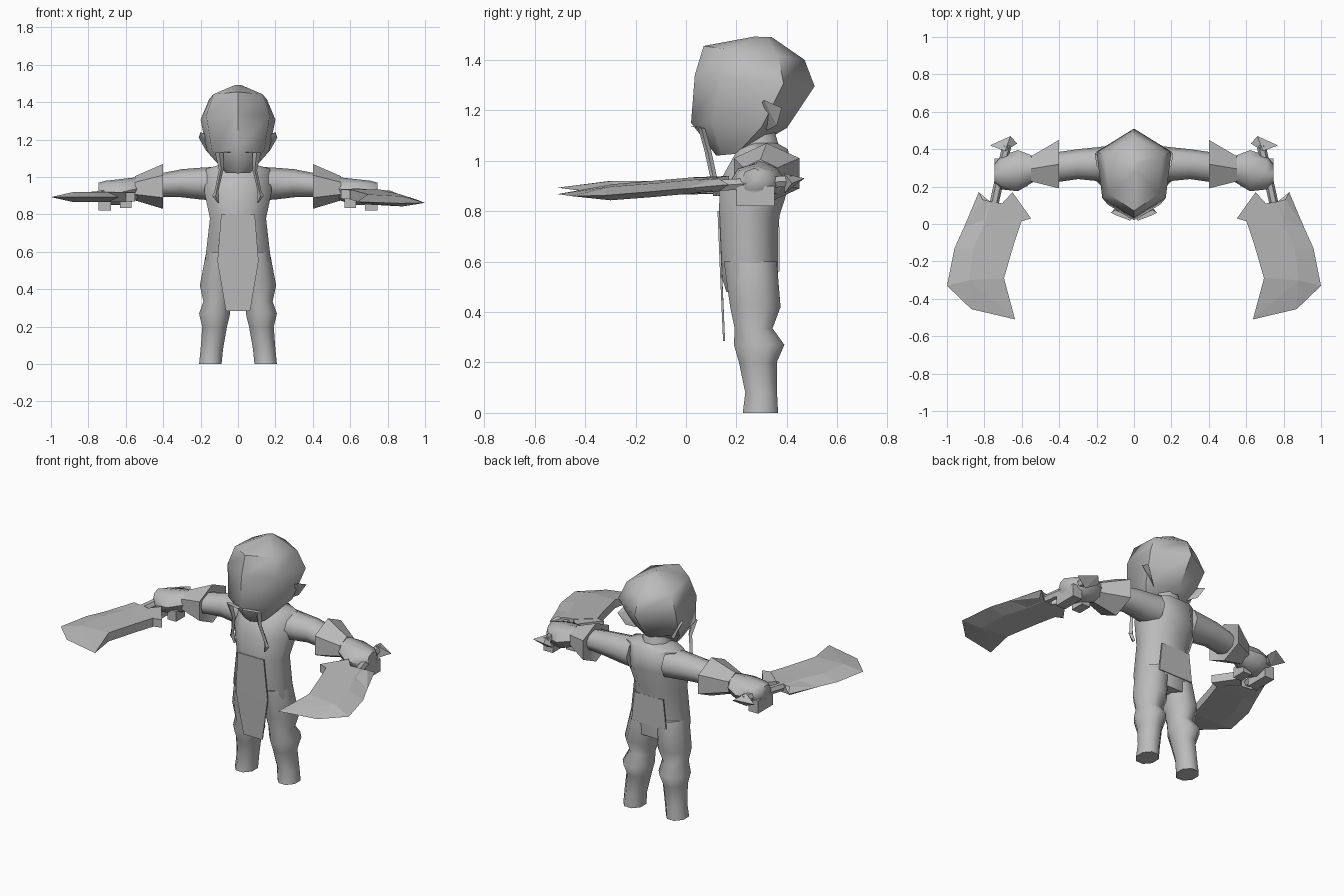
import bpy, bmesh
from math import cos, sin, pi, radians
from mathutils import Vector

cube = bpy.data.objects.get("Cube")
if cube:
    bpy.data.objects.remove(cube)

grey = bpy.data.materials.new("plain_grey")
grey.use_nodes = True
grey.diffuse_color = (0.5, 0.5, 0.5, 1)
grey.node_tree.nodes["Principled BSDF"].inputs["Base Color"].default_value = (0.5, 0.5, 0.5, 1)


def finish(name, bm, mirror=False, angle=0):
    """Turn a bmesh into a named object, mirrored and smoothed on request."""
    bmesh.ops.recalc_face_normals(bm, faces=bm.faces)
    mesh = bpy.data.meshes.new(name)
    bm.to_mesh(mesh)
    bm.free()
    mesh.materials.append(grey)
    obj = bpy.data.objects.new(name, mesh)
    bpy.context.collection.objects.link(obj)
    if mirror:
        obj.modifiers.new("mirror", "MIRROR").use_mirror_merge = False
    if angle:
        bpy.ops.object.select_all(action='DESELECT')
        obj.select_set(True)
        bpy.context.view_layer.objects.active = obj
        bpy.ops.object.shade_smooth_by_angle(angle=radians(angle))
    return obj


def loft(name, rings, mirror=False, angle=60, caps=(True, True)):
    """Skin a list of equal-length point rings."""
    bm = bmesh.new()
    rows = [[bm.verts.new(p) for p in ring] for ring in rings]
    n = len(rows[0])
    for a, b in zip(rows, rows[1:]):
        for i in range(n):
            j = (i + 1) % n
            bm.faces.new((a[i], a[j], b[j], b[i]))
    for cap, row in zip(caps, (rows[0], rows[-1])):
        if cap:
            bm.faces.new(row)
    return finish(name, bm, mirror, angle)


def hull(name, points, mirror=False, angle=0):
    """Wrap a few points in a convex solid."""
    bm = bmesh.new()
    verts = [bm.verts.new(p) for p in points]
    bmesh.ops.convex_hull(bm, input=verts)
    return finish(name, bm, mirror, angle)


def upright(cx, cy, z, rx, ry, n=8):
    k = 1 / cos(pi / n)
    return [(cx + rx * k * cos((i + .5) * 2 * pi / n),
             cy + ry * k * sin((i + .5) * 2 * pi / n), z) for i in range(n)]


def sideways(x, cy, cz, ry, rz, n=8):
    return [(x, cy + ry * sin(i * 2 * pi / n), cz + rz * cos(i * 2 * pi / n)) for i in range(n)]


# Head: six-sided rings, tilted so the crown rises at the front
def head_ring(front, back, w, zf, zb):
    ya, yb = front + (back - front) * .22, front + (back - front) * .74
    za, zc = zf + (zb - zf) * .22, zf + (zb - zf) * .74
    return [(0, front, zf), (w * .85, ya, za), (w, yb, zc),
            (0, back, zb), (-w, yb, zc), (-w * .85, ya, za)]


loft("head", [head_ring(*r) for r in (
    (.12, .23, .07, 1.02, 1.03), (.02, .40, .165, 1.15, 1.13),
    (.035, .51, .20, 1.34, 1.295), (.07, .47, .155, 1.455, 1.40),
    (.27, .34, .02, 1.492, 1.49))], angle=50)

# Ears
hull("ear", [(.15, .29, 1.22), (.20, .31, 1.24), (.21, .38, 1.21),
             (.17, .36, 1.14), (.12, .32, 1.12)], True)

# Moustache strands
strand = [(.02, .03, 1.135, .012), (.10, .06, 1.13, .022), (.09, .085, 1.04, .012),
          (.115, .11, .925, .01), (.12, .115, .90, .018), (.105, .12, .86, .003)]
loft("moustache", [[(x - w, y, z), (x, y - .012, z), (x + w, y, z), (x, y + .015, z)]
                   for x, y, z, w in strand], True, 30)

# Neck and torso
loft("neck", [upright(0, .28, 1.12, .07, .07), upright(0, .29, 1.02, .09, .09)])
loft("torso", [upright(0, cy, z, rx, ry) for cy, z, rx, ry in (
    (.30, 1.07, .08, .06), (.305, 1.045, .17, .10), (.275, .92, .18, .14),
    (.25, .78, .15, .12), (.25, .56, .175, .115), (.26, .48, .16, .10))])

# Hanging front cloth and back hem
hull("front_cloth", [(sx * x, y + d, z) for sx in (-1, 1) for d in (0, .008)
                     for x, y, z in ((.09, .125, .80), (.11, .135, .55), (.065, .147, .285))])
hull("back_hem", [(sx * x, y + d, z) for sx in (-1, 1) for d in (0, .008)
                  for x, y, z in ((.10, .362, .74), (.12, .362, .56))])

# Legs
loft("leg", [upright(*r) for r in (
    (.085, .255, .60, .085, .105), (.112, .275, .42, .092, .10),
    (.115, .268, .335, .07, .075), (.125, .29, .27, .083, .10),
    (.125, .285, .20, .066, .075), (.14, .298, .08, .06, .063),
    (.148, .295, 0, .06, .07))], True)

# Arms, flared cuffs and fists
loft("arm", [sideways(*r) for r in (
    (.12, .32, .965, .10, .09), (.20, .32, .965, .09, .085),
    (.30, .32, .967, .08, .075), (.44, .30, .955, .08, .06))], True)
loft("cuff", [sideways(*r, n=6) for r in (
    (.43, .315, .95, .05, .05), (.40, .32, .95, .15, .12),
    (.55, .295, .94, .078, .065))], True, 40)
loft("fist", [sideways(*r) for r in (
    (.53, .295, .94, .065, .06), (.62, .285, .92, .11, .07),
    (.71, .275, .915, .09, .065), (.745, .27, .92, .05, .05))], True, 50)
for name, x0, x1, y0, y1, z0 in (("fingers", .68, .745, .20, .35, .82),
                                 ("thumb", .57, .63, .20, .29, .835)):
    hull(name, [(x, y, z) for x in (x0, x1) for y in (y0, y1) for z in (z0, .90)], True)

# Sword handles and pointed pommels
loft("handle", [[(x + .025 * cos(i * pi / 3), y, z + .025 * sin(i * pi / 3)) for i in range(6)]
                for x, y, z in ((.75, .10, .90), (.68, .42, .92))], True, 40)
hull("pommel", [(.77, .42, .91), (.66, .47, .93), (.625, .43, .90),
                (.69, .39, .95), (.69, .39, .87)], True)

# Blades: thick inner back, ridge, and sharp outer edge
inner = [(.65, .17), (.705, .11), (.55, .03), (.64, -.10), (.695, -.29), (.636, -.51)]
outer = [(.83, .17), (.81, .13), (.89, .03), (.96, -.13), (1.0, -.33), (.87, -.455)]
ridge = [(.70, .115), (.76, .12), (.80, .02), (.86, -.13), (.88, -.30), (.78, -.42)]


def blade(name, side, height):
    bm = bmesh.new()

    def put(p, t=0):
        return bm.verts.new((side * p[0], p[1], height(*p) + t))

    stations = []
    # the notched end stations share the guard line
    backs = [(.705, .11), (.60, .02), (.64, -.10), (.695, -.29)]
    mids = [(.77, .12), (.80, .0), (.86, -.13), (.88, -.30)]
    edges = [(.81, .13), (.91, -.02), (.96, -.13), (1.0, -.33)]
    for b, m, e in zip(backs, mids, edges):
        stations.append([put(b, .027), put(m, .027), put(e), put(m, -.027), put(b, -.027)])
    for s, t in zip(stations, stations[1:]):
        for i in range(5):
            j = (i + 1) % 5
            bm.faces.new((s[i], s[j], t[j], t[i]))
    bm.faces.new(stations[0])
    # swept point
    b1, m1, e, m2, b2 = stations[-1]
    tip, corner = put((.636, -.51)), put((.87, -.455))
    for f in ((b1, m1, tip), (m1, corner, tip), (m1, e, corner),
              (b2, m2, tip), (m2, corner, tip), (m2, e, corner), (b1, b2, tip)):
        bm.faces.new(f)
    finish(name, bm)
    # guard horns either side of the handle
    for label, horn in (("inner", [(.65, .17), (.705, .11), (.55, .03), (.60, .015)]),
                        ("outer", [(.83, .17), (.81, .13), (.77, .12), (.91, -.02), (.80, .0)])):
        hull(name + "_" + label + "_horn",
             [(side * x, y, height(x, y) + t) for x, y in horn
              for t in ((0,) if x > .82 else (-.025, .025))])


blade("right_blade", -1, lambda x, y: .893 + .02 * max(y, 0))
blade("left_blade", 1, lambda x, y: .905 + .07 * y - .05 * (x - .6))
